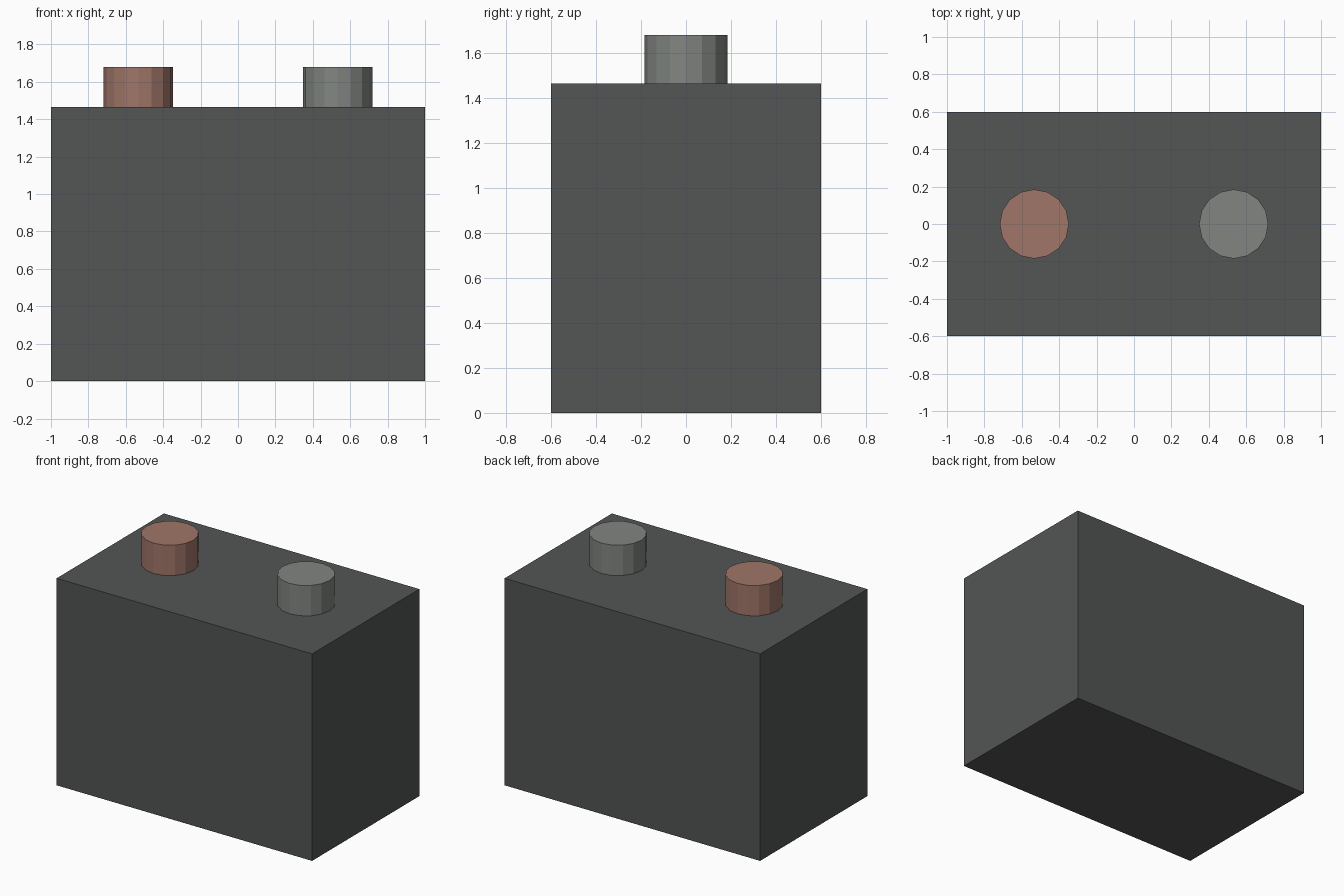
import bpy

if "Cube" in bpy.data.objects:
    bpy.data.objects.remove(bpy.data.objects["Cube"])


def material(name, rgb):
    mat = bpy.data.materials.new(name)
    mat.diffuse_color = (*rgb, 1)
    mat.use_nodes = True
    mat.node_tree.nodes["Principled BSDF"].inputs["Base Color"].default_value = mat.diffuse_color
    return mat


BODY_TOP = 1.465
TOP = 1.68

# Case: plain box standing on the ground
bpy.ops.mesh.primitive_cube_add(size=1, location=(0, 0, BODY_TOP / 2))
case = bpy.context.object
case.name = "battery_case"
case.scale = (2, 1.2, BODY_TOP)
bpy.ops.object.transform_apply(location=False, rotation=False, scale=True)
case.data.materials.append(material("dark_case", (0.085, 0.092, 0.088)))


# Terminals: 16-sided flat-faced posts resting on the case
def terminal(name, x, mat):
    bpy.ops.mesh.primitive_cylinder_add(
        vertices=16, radius=0.185, depth=TOP - BODY_TOP,
        location=(x, 0, (TOP + BODY_TOP) / 2))
    post = bpy.context.object
    post.name = name
    post.data.materials.append(mat)


terminal("left_terminal", -0.533, material("copper", (0.35, 0.18, 0.14)))
terminal("right_terminal", 0.533, material("grey_metal", (0.22, 0.235, 0.22)))
